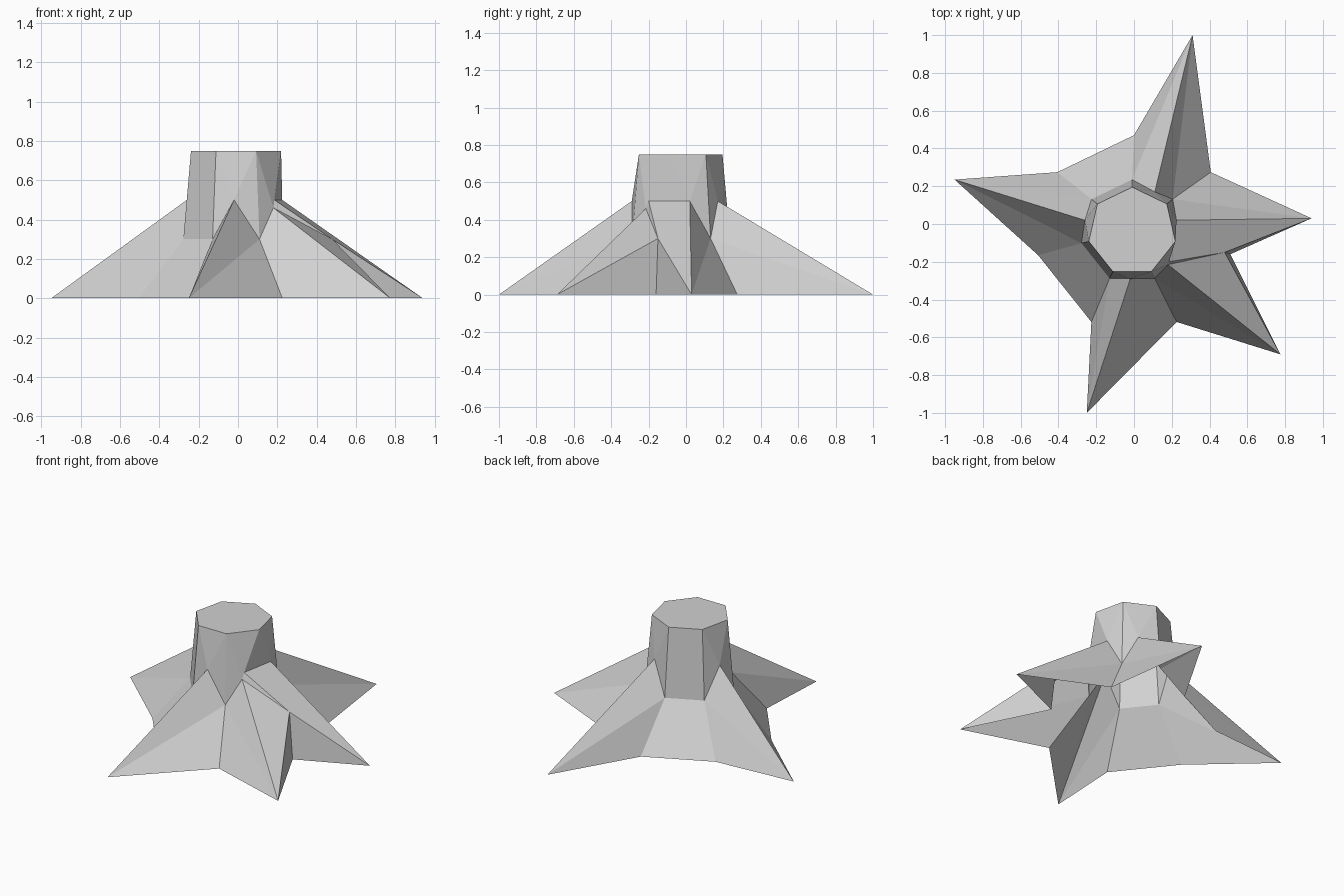
import bpy
from math import radians, sin, cos
from mathutils import Vector

cube = bpy.data.objects.get("Cube")
if cube:
    bpy.data.objects.remove(cube)

SIDES = 7
grey = bpy.data.materials.new("plain grey")
grey.use_nodes = True
grey.diffuse_color = (0.64, 0.64, 0.64, 1)
grey.node_tree.nodes["Principled BSDF"].inputs["Base Color"].default_value = (0.64, 0.64, 0.64, 1)


def ring(cx, cy, radius, z):
    """Seven points, clockwise from the back."""
    angles = [radians(90 - 360 * i / SIDES) for i in range(SIDES)]
    return [Vector((cx + radius * cos(a), cy + radius * sin(a), z)) for a in angles]


def build(name, faces):
    """Flat-shaded mesh from point loops, with shared corners joined."""
    index, loops = {}, []
    for face in faces:
        loops.append([index.setdefault(tuple(round(c, 4) for c in p), len(index)) for p in face])
    mesh = bpy.data.meshes.new(name)
    mesh.from_pydata(list(index), [], loops)
    mesh.materials.append(grey)
    obj = bpy.data.objects.new(name, mesh)
    bpy.context.collection.objects.link(obj)


# Rings: trunk top, trunk foot, and ground outline between the roots
top = ring(-0.01, -0.04, 0.235, 0.75)
foot = ring(-0.01, -0.04, 0.275, 0.3)
ground = ring(0, -0.05, 0.52, 0)

# One valley is pulled outward, leaving a raised notch beside the trunk
notch = 2
valley = list(foot)
valley[notch] = Vector((0.48, -0.15, 0.3))
ground[notch] = Vector((0.51, -0.16, 0))
foot[notch] = Vector((0.185, -0.2, 0.5))

# Roots: trunk side -> (apex on the trunk, tip on the ground)
roots = {
    0: ((0.11, 0.17, 0.5), (0.31, 1.0, 0)),
    1: ((0.225, 0.02, 0.5), (0.94, 0.03, 0)),
    2: ((0.18, -0.215, 0.46), (0.775, -0.69, 0)),
    3: ((-0.02, -0.29, 0.5), (-0.25, -1.0, 0)),
    5: ((-0.26, 0.02, 0.5), (-0.95, 0.235, 0)),
}

trunk_faces = [top[::-1]]
root_faces = []
for i in range(SIDES):
    j = (i + 1) % SIDES
    if i not in roots:
        # Plain side with a sloping skirt
        trunk_faces.append((top[i], top[j], foot[j], foot[i]))
        root_faces.append((foot[i], foot[j], ground[j], ground[i]))
        continue
    apex, tip = roots[i]
    trunk_faces += [(top[i], top[j], apex), (top[j], foot[j], apex), (top[i], apex, foot[i])]
    root_faces += [(apex, tip, valley[i]), (valley[i], tip, ground[i]),
                   (apex, valley[j], tip), (valley[j], ground[j], tip)]
    # Fill between the trunk and the raised notch
    if i == notch:
        root_faces.append((foot[i], apex, valley[i]))
    if j == notch:
        root_faces.append((apex, foot[j], valley[j]))

build("trunk", trunk_faces)
build("roots", root_faces)
